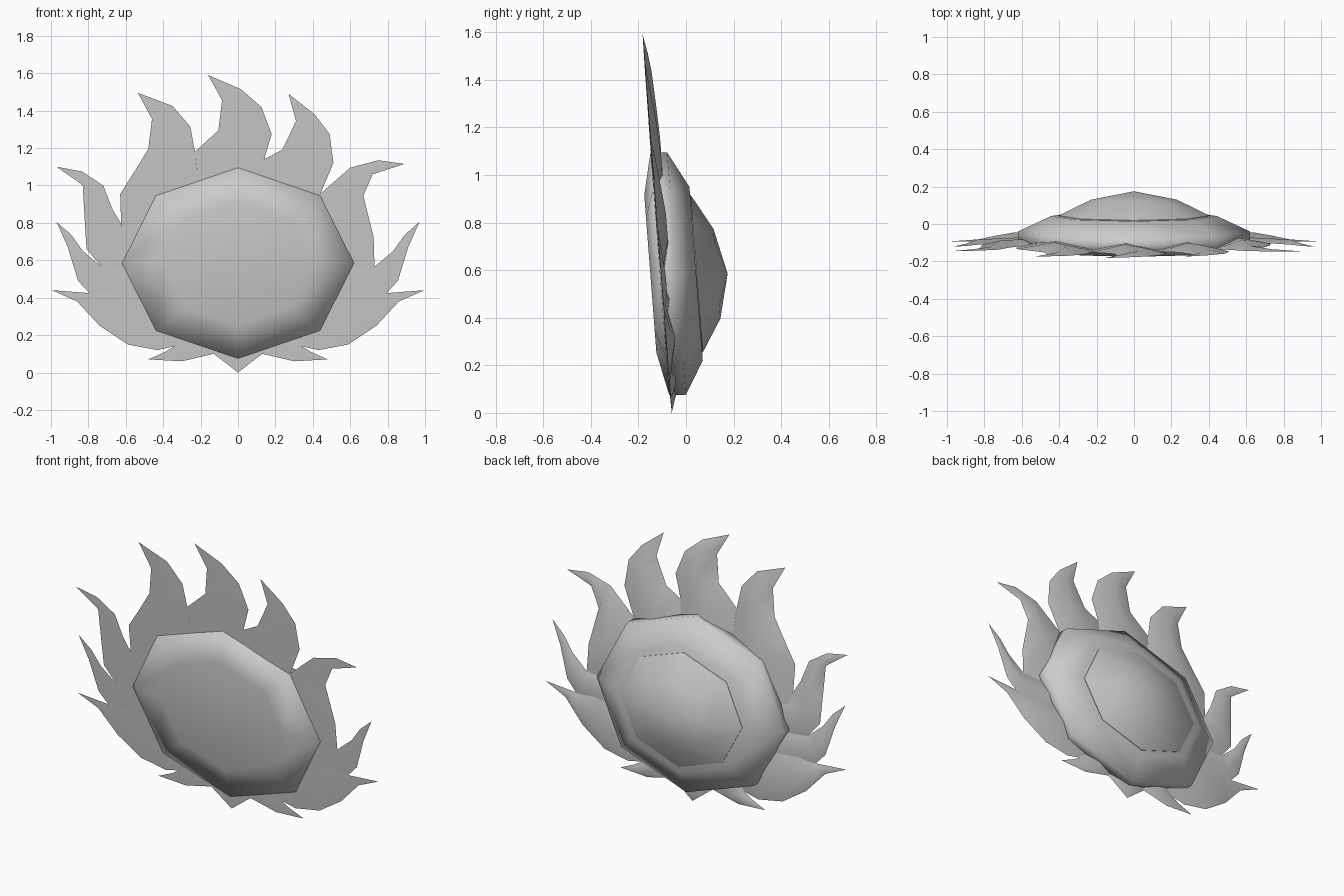
import bpy
import bmesh
from math import sin, cos, radians, tau

if "Cube" in bpy.data.objects:
    bpy.data.objects.remove(bpy.data.objects["Cube"], do_unlink=True)

# One plain grey material
grey = bpy.data.materials.new("plain grey")
grey.use_nodes = True
colour = (0.6, 0.6, 0.6, 1)
grey.diffuse_color = colour
grey.node_tree.nodes["Principled BSDF"].inputs["Base Color"].default_value = colour

MIDDLE = 0.585      # height of the disc centre
LEAN = -0.077       # everything leans forward towards the top


def finish(name, bm, angle):
    """Turn a bmesh into a smooth shaded object."""
    bmesh.ops.recalc_face_normals(bm, faces=bm.faces)
    mesh = bpy.data.meshes.new(name)
    bm.to_mesh(mesh)
    bm.free()
    mesh.materials.append(grey)
    obj = bpy.data.objects.new(name, mesh)
    bpy.context.collection.objects.link(obj)
    bpy.ops.object.select_all(action="DESELECT")
    obj.select_set(True)
    bpy.context.view_layer.objects.active = obj
    bpy.ops.object.shade_smooth_by_angle(angle=radians(angle))
    return obj


def leaning(x, depth, z):
    """Point on the leaning body, with depth measured at the disc centre."""
    return (x, depth + LEAN * (z - MIDDLE), z)


def octagon_ring(bm, size, depth):
    """Eight vertices, wider than tall; size 1 is the rim of the disc."""
    ring = []
    for i in range(8):
        a = tau * i / 8
        x, z = 0.62 * size * cos(a), MIDDLE + 0.51 * size * sin(a)
        ring.append(bm.verts.new(leaning(x, depth, z)))
    return ring


def octagon_shell(name, rings, angle, pole=None):
    """Bridge octagon rings; close the last one with a pole or a flat face."""
    bm = bmesh.new()
    loops = [octagon_ring(bm, size, depth) for size, depth in rings]
    for a, b in zip(loops, loops[1:]):
        for i in range(8):
            j = (i + 1) % 8
            bm.faces.new((a[i], a[j], b[j], b[i]))
    bm.faces.new(loops[0])
    if pole is None:
        bm.faces.new(loops[-1])
    else:
        tip = bm.verts.new(leaning(0, pole, MIDDLE))
        for i in range(8):
            bm.faces.new((loops[-1][i], loops[-1][(i + 1) % 8], tip))
    return finish(name, bm, angle)


# Disc with a bevelled front, and the dome on its back
octagon_shell("disc", [(0.65, -0.15), (1, -0.11), (1, -0.04), (0.715, 0.0425)], 100)
octagon_shell("back_dome", [(0.65, 0.03), (0.65, 0.045), (0.37, 0.13)], 50, pole=0.175)


def flame(name, rows, tip, mirror=False):
    """Loft a thin lens section along pairs of edge points up to a tip."""
    bm = bmesh.new()
    side = -1 if mirror else 1
    loops = []
    for lx, lz, rx, rz in rows:
        width = ((lx - rx) ** 2 + (lz - rz) ** 2) ** 0.5
        mx, mz = (lx + rx) / 2, (lz + rz) / 2
        section = [(lx, 0, lz), (mx, -0.01 * width, mz),
                   (rx, 0, rz), (mx, min(0.12 * width, 0.04), mz)]
        loops.append([bm.verts.new(leaning(side * x, d - 0.105, z))
                      for x, d, z in section])
    point = bm.verts.new(leaning(side * tip[0], -0.105, tip[1]))
    for a, b in zip(loops, loops[1:]):
        for i in range(4):
            j = (i + 1) % 4
            bm.faces.new((a[i], a[j], b[j], b[i]))
    for i in range(4):
        bm.faces.new((loops[-1][i], loops[-1][(i + 1) % 4], point))
    bm.faces.new(loops[0])
    return finish(name, bm, 60)


# Three flames on top
flame("top_middle_flame",
      [(-.2, .9, .12, .9), (-.23, 1.18, .14, 1.14), (-.105, 1.295, .18, 1.275),
       (-.085, 1.455, .125, 1.42), (-.115, 1.51, .015, 1.515)], (-.16, 1.59))
flame("top_right_flame",
      [(-.6, .7, -.2, .85), (-.625, .8, -.2, .95), (-.63, .955, -.22, 1.08),
       (-.55, 1.08, -.23, 1.18), (-.48, 1.195, -.255, 1.315),
       (-.46, 1.355, -.35, 1.425)], (-.535, 1.495))
flame("top_left_flame",
      [(.12, .9, .4, .8), (.14, 1.14, .44, .955), (.235, 1.19, .51, 1.12),
       (.275, 1.27, .49, 1.275), (.31, 1.345, .41, 1.38)], (.27, 1.49))

# Upper side flames, different on each side
flame("upper_left_flame",
      [(.4, .8, .55, .5), (.42, .9, .73, .565), (.44, .955, .725, .725),
       (.6, 1.095, .67, .945), (.75, 1.135, .72, 1.06)], (.89, 1.115))
flame("upper_right_flame",
      [(-.5, .5, -.5, .75), (-.73, .565, -.6, .72), (-.81, .66, -.625, .795),
       (-.82, .82, -.67, .87), (-.83, 1, -.72, 1),
       (-.87, 1.03, -.835, 1.075)], (-.97, 1.1))

# Lower flames, mirrored
for mirror, label in ((False, "left"), (True, "right")):
    flame(label + "_side_flame",
          [(.5, .6, .5, .35), (.73, .565, .79, .42), (.83, .65, .855, .49),
           (.89, .735, .91, .67)], (.97, .805), mirror)
    flame(label + "_lower_flame",
          [(.4, .5, .3, .15), (.55, .5, .43, .12), (.68, .48, .59, .15),
           (.75, .44, .74, .25), (.8, .425, .86, .38)], (.995, .44), mirror)
    flame(label + "_bottom_flame",
          [(.3, .25, .05, .2), (.34, .14, .13, .1), (.39, .11, .3, .06)],
          (.48, .07), mirror)

# Small point underneath
flame("bottom_point", [(-.1, .2, .1, .2), (-.13, .1, .13, .1)], (0, 0))
